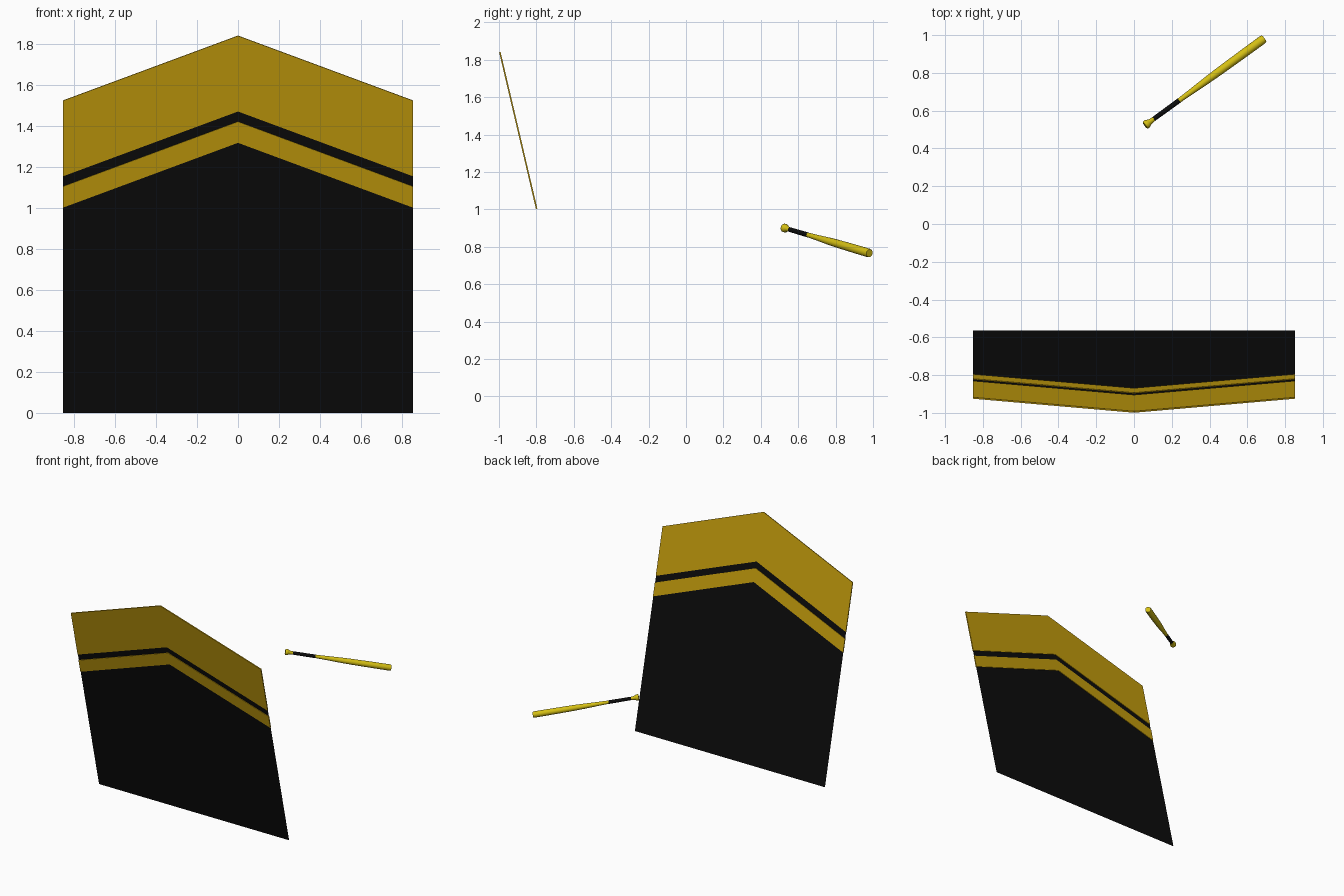
import bpy, bmesh, math
from mathutils import Vector

if "Cube" in bpy.data.objects:
    bpy.data.objects.remove(bpy.data.objects["Cube"])


def material(name, rgb):
    m = bpy.data.materials.new(name)
    m.diffuse_color = (*rgb, 1)
    m.use_nodes = True
    m.node_tree.nodes["Principled BSDF"].inputs["Base Color"].default_value = m.diffuse_color
    return m


black = material("black", (0.0035, 0.0035, 0.0035))
gold = material("gold", (0.55, 0.335, 0.004))
yellow = material("bat yellow", (0.66, 0.52, 0.007))

HALF_W, RISE, SLOPE, BASE_Y = 0.853, 0.316, -0.2348, -0.563


def add_object(name, bm, mats):
    me = bpy.data.meshes.new(name)
    bm.to_mesh(me)
    bm.free()
    for m in mats:
        me.materials.append(m)
    ob = bpy.data.objects.new(name, me)
    bpy.context.collection.objects.link(ob)
    return ob


def chevron(name, low, high, mat, thick=0.0, flat_bottom=False):
    """Peaked band lying in the leaning panel plane; heights are at its sides."""
    bm = bmesh.new()
    rows = []
    for z, rise in ((low, 0 if flat_bottom else RISE), (high, RISE)):
        row = []
        for x in (-HALF_W, 0, HALF_W):
            h = z + (rise if x == 0 else 0)
            row.append(bm.verts.new((x, BASE_Y + SLOPE * h, h)))
        rows.append(row)
    for i in (0, 1):
        bm.faces.new((rows[0][i], rows[0][i + 1], rows[1][i + 1], rows[1][i]))
    ob = add_object(name, bm, [mat])
    if thick:
        mod = ob.modifiers.new("thickness", 'SOLIDIFY')
        mod.thickness = thick
        mod.offset = 0
    return ob


# Leaning panel with raised gold bands
chevron("panel", 0.0, 1.003, black, flat_bottom=True)
chevron("lower_band", 1.003, 1.106, gold, 0.008)
chevron("dark_stripe", 1.106, 1.156, black)
chevron("upper_band", 1.156, 1.525, gold, 0.008)

# Bat: turned profile of (fraction along axis, radius)
start, end = Vector((0.058, 0.522, 0.902)), Vector((0.688, 0.981, 0.766))
axis = end - start
turn = axis.to_track_quat('Z', 'Y')
SIDES = 20


def turned(name, profile, mat):
    bm = bmesh.new()
    rings = []
    for t, r in profile:
        ring = []
        for k in range(SIDES):
            a = math.tau * k / SIDES
            p = Vector((r * math.cos(a), r * math.sin(a), t * axis.length))
            ring.append(bm.verts.new(start + turn @ p))
        rings.append(ring)
    for a, b in zip(rings, rings[1:]):
        for k in range(SIDES):
            j = (k + 1) % SIDES
            bm.faces.new((a[k], a[j], b[j], b[k]))
    bm.faces.new(rings[0][::-1])
    bm.faces.new(rings[-1])
    ob = add_object(name, bm, [mat])
    bpy.ops.object.select_all(action='DESELECT')
    ob.select_set(True)
    bpy.context.view_layer.objects.active = ob
    bpy.ops.object.shade_smooth_by_angle(angle=math.radians(40))


turned("bat_knob", [(0, 0.019), (0.006, 0.023), (0.022, 0.023), (0.03, 0.019),
                    (0.045, 0.014), (0.075, 0.012)], yellow)
turned("bat_grip", [(0.073, 0.0125), (0.285, 0.0135)], black)
turned("bat_barrel", [(0.283, 0.0125), (0.4, 0.0155), (0.52, 0.0195), (0.62, 0.0215),
                      (0.8, 0.023), (0.985, 0.0235), (1.0, 0.021)], yellow)
